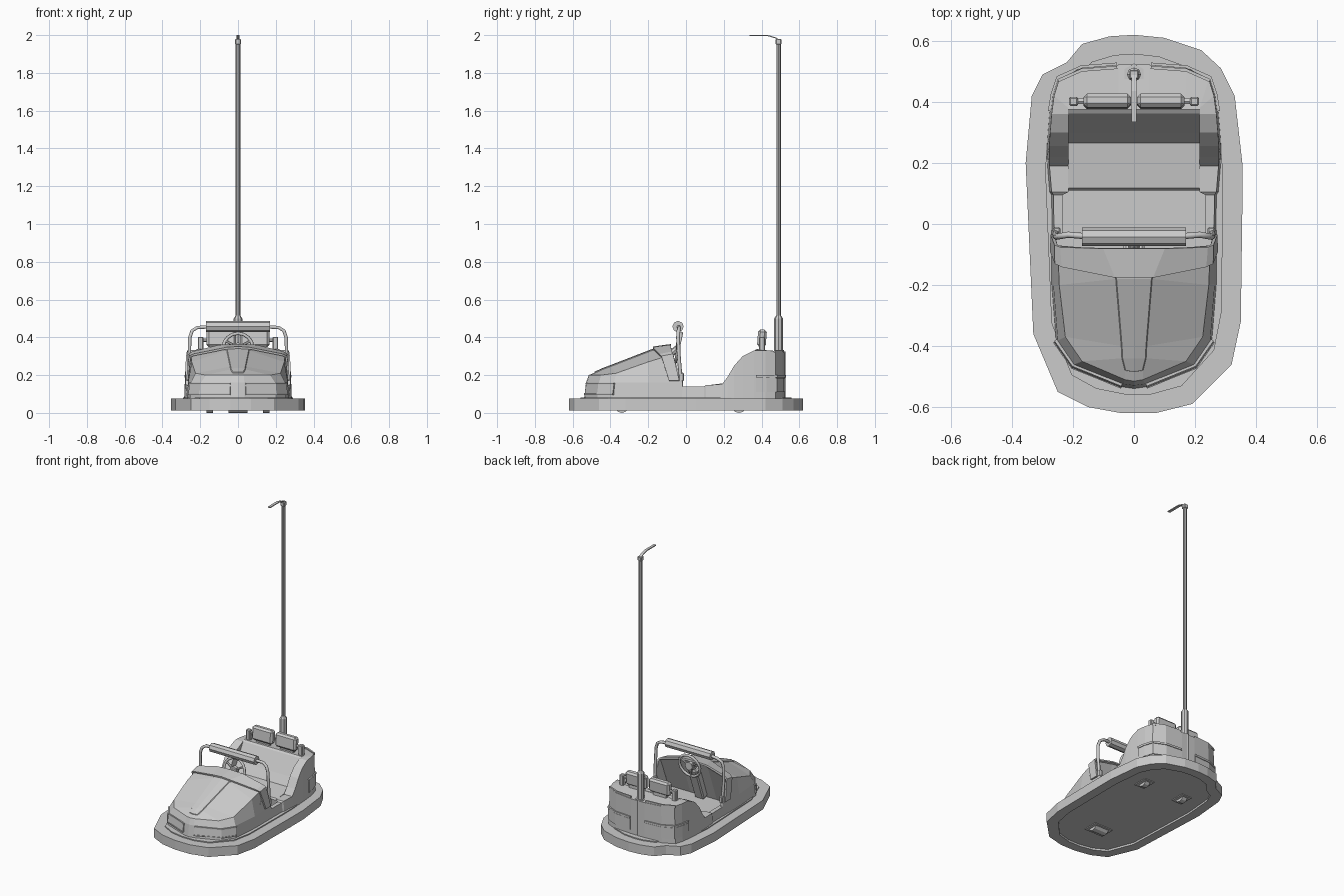
import bpy, bmesh, math
from mathutils import Vector, Matrix

if "Cube" in bpy.data.objects:
    bpy.data.objects.remove(bpy.data.objects["Cube"], do_unlink=True)

grey = bpy.data.materials.new("light_grey")
grey.use_nodes = True
grey.diffuse_color = (0.6, 0.6, 0.6, 1)
grey.node_tree.nodes["Principled BSDF"].inputs["Base Color"].default_value = (0.6, 0.6, 0.6, 1)


def finish(name, bm):
    bmesh.ops.remove_doubles(bm, verts=bm.verts, dist=0.0005)
    bmesh.ops.recalc_face_normals(bm, faces=bm.faces)
    mesh = bpy.data.meshes.new(name)
    bm.to_mesh(mesh)
    bm.free()
    mesh.materials.append(grey)
    ob = bpy.data.objects.new(name, mesh)
    bpy.context.scene.collection.objects.link(ob)
    return ob


def mirror(ob):
    mod = ob.modifiers.new("mirror", 'MIRROR')
    mod.use_clip = True
    return ob


def thicken(ob, amount):
    mod = ob.modifiers.new("thickness", 'SOLIDIFY')
    mod.thickness = amount
    mod.offset = 0
    return ob


def loft(name, rows):
    """Skin a grid of points."""
    bm = bmesh.new()
    grid = [[bm.verts.new(p) for p in row] for row in rows]
    for a, b in zip(grid, grid[1:]):
        for i in range(len(a) - 1):
            bm.faces.new((a[i], a[i + 1], b[i + 1], b[i]))
    return finish(name, bm)


def box(name, centre, size, bevel=0.0, tilt=0.0):
    bm = bmesh.new()
    bmesh.ops.create_cube(bm, size=1)
    bmesh.ops.scale(bm, vec=size, verts=bm.verts)
    if bevel:
        bmesh.ops.bevel(bm, geom=bm.edges[:], offset=bevel, segments=1, affect='EDGES')
    bm.transform(Matrix.Translation(centre) @ Matrix.Rotation(tilt, 4, 'X'))
    return finish(name, bm)


def rod(name, start, end, radius, sides=8, radius2=None):
    a, b = Vector(start), Vector(end)
    bm = bmesh.new()
    bmesh.ops.create_cone(bm, cap_ends=True, segments=sides, radius1=radius,
                          radius2=radius if radius2 is None else radius2, depth=(b - a).length)
    turn = (b - a).to_track_quat('Z', 'Y').to_matrix().to_4x4()
    bm.transform(Matrix.Translation((a + b) / 2) @ turn)
    return finish(name, bm)


def tube(name, points, radius):
    curve = bpy.data.curves.new(name, 'CURVE')
    curve.dimensions = '3D'
    curve.bevel_depth = radius
    curve.bevel_resolution = 1
    curve.use_fill_caps = True
    spline = curve.splines.new('POLY')
    spline.points.add(len(points) - 1)
    for pt, co in zip(spline.points, points):
        pt.co = (*co, 1)
    curve.materials.append(grey)
    ob = bpy.data.objects.new(name, curve)
    bpy.context.scene.collection.objects.link(ob)
    return ob


def prism(name, outline, low, high, axis='Z'):
    """Extrude a flat outline along z, or a (y, z) outline along x."""
    bm = bmesh.new()
    place = (lambda p, h: (p[0], p[1], h)) if axis == 'Z' else (lambda p, h: (h, p[0], p[1]))
    ends = [[bm.verts.new(place(p, h)) for p in outline] for h in (low, high)]
    for end in ends:
        bm.faces.new(end)
    for i in range(len(outline)):
        j = (i + 1) % len(outline)
        bm.faces.new((ends[0][i], ends[0][j], ends[1][j], ends[1][i]))
    return finish(name, bm)


def band(name, outline, low, high, amount, lean=1.0):
    rows = [[(x, y, low), (x * lean, y * lean, high)] for x, y in outline]
    return thicken(mirror(loft(name, rows)), amount)


# Rubber bumper ring with its worn, uneven outline, around a recessed floor
rim = [(0, .62), (.1, .61), (.22, .57), (.285, .51), (.33, .42), (.355, .2), (.355, .05),
       (.35, -.32), (.32, -.46), (.19, -.59), (.07, -.62), (-.04, -.62), (-.15, -.6),
       (-.25, -.55), (-.33, -.36), (-.355, .2), (-.335, .42), (-.3, .49), (-.22, .53),
       (-.17, .59), (-.08, .615)]
inside = [(x * .82, y * .9) for x, y in rim]
rows = [[(*b, .03), (*b, .012), (*a, .012), (*a, .075), (*b, .075)] for a, b in zip(rim, inside)]
loft("bumper", rows + rows[:1])
prism("floor_pan", inside, .025, .082)

# Wheels and their mounts under the floor
for name, x, y, w in (("front_wheel", 0, -.34, .1), ("left_wheel", .15, .28, .035),
                      ("right_wheel", -.15, .28, .035)):
    rod(name, (x - w / 2, y, .04), (x + w / 2, y, .04), .04, 12)
    box(name + "_mount", (x, y, .026), (w + .04, .1, .012))

# Bonnet: each station gives outline, shoulder and centre panel edge
stations = [((.27, -.02), (.25, -.07, .31), (.1, -.083, .35)),
            ((.27, -.2), (.245, -.2, .27), (.06, -.18, .335)),
            ((.255, -.39), (.225, -.37, .21), (.042, -.4, .25)),
            ((.2, -.47), (.17, -.45, .2), (.04, -.44, .235)),
            ((.035, -.535), (.03, -.51, .2), (.03, -.48, .217)),
            ((0, -.54), (0, -.515, .2), (0, -.485, .217))]
rows = []
for (x, y), shoulder, panel in stations:
    px, py, pz = panel
    rows.append([(x, y, .075), (x * .98, y * .98, .16), shoulder, (px, py, pz - .005),
                 (max(px - .003, 0), py, pz), (0, py, pz + .003)])
mirror(loft("bonnet", rows))

# Raised cowl at the back of the bonnet, and the footwell beneath it
cowl = [[(.268, -.035, .17), (.256, -.068, .31), (.24, -.075, .32), (.1, -.08, .355), (0, -.08, .359)],
        [(.27, -.09, .17), (.255, -.13, .298), (.235, -.14, .307), (.062, -.175, .342), (0, -.175, .346)]]
thicken(mirror(loft("cowl_band", cowl)), .011)
mirror(loft("dashboard", [[(.25, -.08, .305), (.1, -.09, .345), (0, -.09, .35)],
                          [(.265, -.19, .08), (.1, -.19, .08), (0, -.19, .08)]]))
box("steering_pedestal", (0, -.125, .2), (.07, .05, .24), .008, -.35)

# Headlamp bands on the nose
lamp = [(.259, -.385), (.201, -.468), (.04, -.533)]
band("headlamp", lamp, .102, .152, .008, .985)
for z, s in ((.1, 1), (.154, .985)):
    band("headlamp_frame", [(x * s, y * s) for x, y in lamp], z - .004, z + .004, .014)

# Tub: low sills rising into armrests, then the rounded tail
sides = [(.262, -.03, .14), (.264, .095, .14), (.27, .105, .148), (.277, .19, .15),
         (.278, .22, .19), (.278, .255, .25), (.275, .3, .3), (.27, .36, .33)]
tail = [(.262, .42, .33), (.245, .475, .328), (.17, .512, .325), (.05, .522, .32), (0, .522, .32)]
rows = []
for x, y, z in sides:
    inner = .235 if y < .1 else .215
    rows.append([(x + .007, y, .075), (x, y, z), (inner, y, z), (inner, y, .08)])
for x, y, z in tail:
    inner = min(x, .215)
    rows.append([(x * 1.03, y, .075), (x, y, z), (inner, .38, .335), (inner, .38, .08)])
mirror(loft("tub", rows))

# Bench seat and tail panels
prism("seat", [(.118, .08), (.11, .137), (.118, .147), (.265, .165), (.3, .22), (.362, .33),
               (.375, .338), (.4, .335), (.4, .08)], -.217, .217, axis='X')
panel = [(.276, .37), (.267, .425), (.249, .48), (.172, .514), (.055, .523)]
band("tail_panel", panel, .11, .185, .008)
band("tail_panel_trim", panel, .187, .2, .012)
rows = [[(x, y - .01, .32), (x, y - .01, .334)] for x, y in panel[2:]]
thicken(mirror(loft("tail_rib", rows)), .01)

# Headrests and their end posts
for side, label in ((1, "left"), (-1, "right")):
    box(label + "_headrest", (side * .088, .402, .395), (.156, .046, .092), .012, -.08)
    box(label + "_headrest_bracket", (side * .09, .405, .345), (.1, .02, .04))
    box(label + "_seat_post", (side * .198, .402, .365), (.03, .03, .076), .005)
    rod(label + "_post_arm", (side * .16, .402, .385), (side * .2, .402, .385), .01, 6)

    # Lap bar legs
    tube(label + "_lap_bar_leg", [(side * x, y, z) for x, y, z in
         ((.16, -.04, .455), (.215, -.035, .452), (.243, -.04, .435), (.255, -.042, .4),
          (.258, -.038, .3), (.255, -.025, .14))], .01)
    box(label + "_lap_bar_hinge", (side * .253, -.025, .19), (.024, .03, .045), .005)
rod("lap_bar_pad", (-.17, -.042, .457), (.17, -.042, .457), .03, 8)

# Steering wheel
hub = Vector((0, -.04, .345))
tilt = Matrix.Rotation(math.radians(-12), 3, 'X')


def on_wheel(radius, turn):
    a = math.tau * turn
    return hub + tilt @ Vector((radius * math.cos(a), 0, radius * math.sin(a)))


wheel = tube("steering_wheel_rim", [on_wheel(.078, i / 16) for i in range(16)], .009)
wheel.data.splines[0].use_cyclic_u = True
for i in range(3):
    rod("steering_spoke", hub, on_wheel(.076, i / 3 + .75), .007, 6)
rod("steering_hub", hub + Vector((0, -.012, 0)), hub + Vector((0, .012, 0)), .028, 8)
rod("steering_column", hub, (0, -.11, .29), .018, 8)

# Power pole with housing, sleeve, cap and contact arm
rod("pole_housing", (0, .49, .075), (0, .49, .325), .036, 6)
rod("pole_sleeve", (0, .49, .32), (0, .49, .5), .023, 8)
rod("pole_sleeve_taper", (0, .49, .5), (0, .49, .515), .023, 8, .013)
rod("pole", (0, .49, .5), (0, .49, 1.975), .012, 8)
box("pole_cap", (0, .49, 1.965), (.03, .03, .03), .004)
arm = [(.49, 1.975), (.475, 1.985), (.435, 1.997), (.335, 1.997)]
thicken(loft("contact_arm", [[(-.009, y, z), (.009, y, z)] for y, z in arm]), .006)
